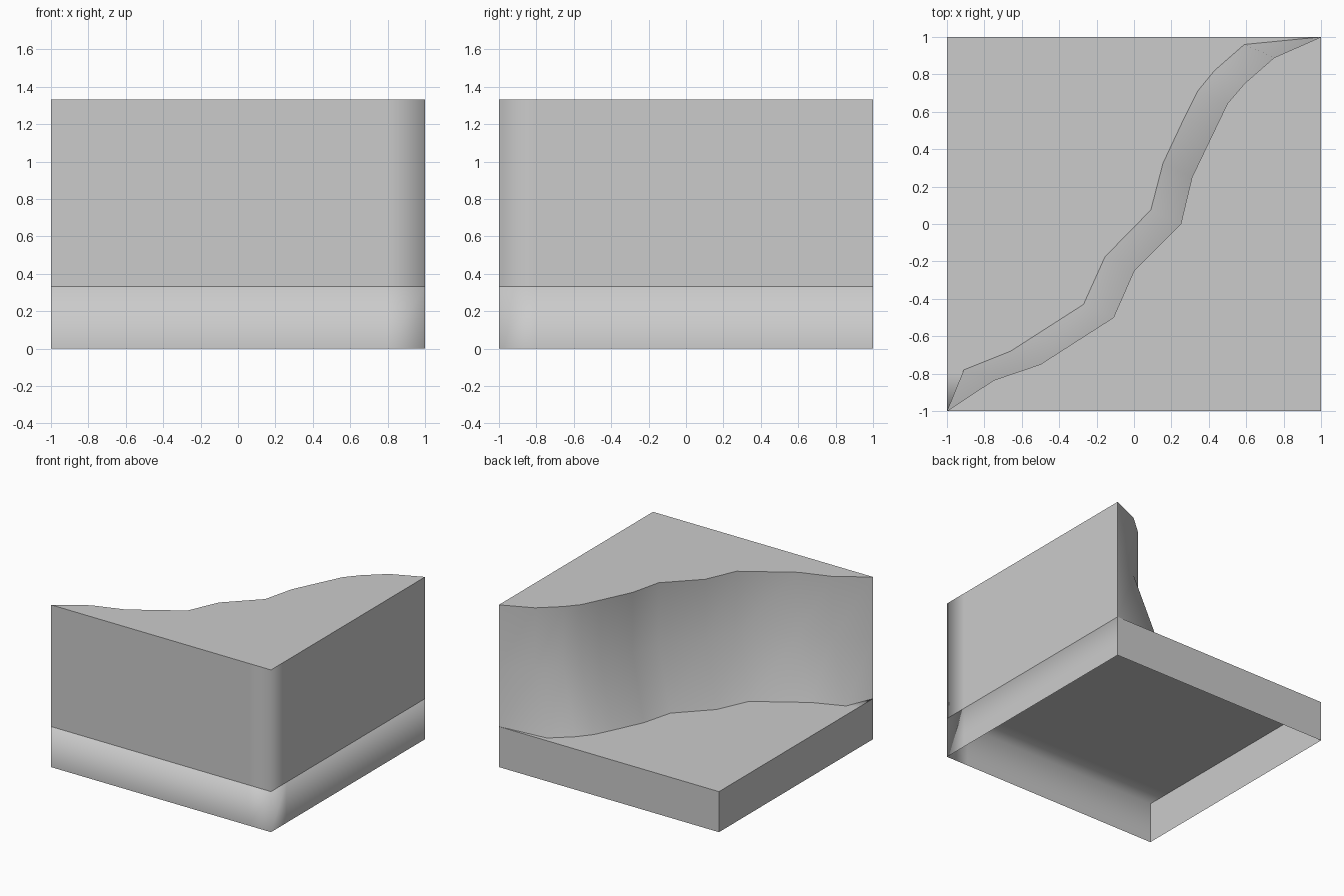
import bpy, bmesh

if "Cube" in bpy.data.objects:
    bpy.data.objects.remove(bpy.data.objects["Cube"])

LOW, MID, HIGH = 0.333, 0.833, 1.333
CUTS = [-1, -0.8, 0.8, 1]

# plan outlines of the cliff: upper rim and flared foot
RIM = [(-1, -1), (-.75, -.835), (-.5, -.75), (-.11, -.5), (0, -.25), (.25, 0),
       (.31, .25), (.43, .5), (.5, .645), (.59, .75), (.75, .89), (1, 1)]
FOOT = [(-1, -1), (-.91, -.78), (-.66, -.68), (-.27, -.43), (-.155, -.175), (.09, .075),
        (.155, .325), (.27, .57), (.34, .71), (.43, .82), (.59, .96), (1, 1)]


def strip(bm, lower, upper):
    """Quads between two rows of points."""
    for i in range(len(lower) - 1):
        pts = (lower[i], lower[i + 1], upper[i + 1], upper[i])
        bm.faces.new([bm.verts.new(p) for p in pts])


def row(pts, z):
    return [(x, y, z) for x, y in pts]


def finish(bm, name, is_sharp):
    bmesh.ops.remove_doubles(bm, verts=bm.verts, dist=1e-4)
    for f in bm.faces:
        f.smooth = True
    for e in bm.edges:
        e.smooth = not is_sharp(e.verts[0].co, e.verts[1].co)
    me = bpy.data.meshes.new(name)
    bm.to_mesh(me)
    bm.free()
    ob = bpy.data.objects.new(name, me)
    bpy.context.collection.objects.link(ob)


def near(a, b):
    return abs(a - b) < 1e-3


front = [(c, -1) for c in CUTS]
right = [(1, c) for c in CUTS]
back = [(c, 1) for c in reversed(CUTS)]
left = [(-1, c) for c in reversed(CUTS)]

# ground slab: open underneath, soft shading on the front and right edges
bm = bmesh.new()
for side in (front, right, back, left):
    strip(bm, row(side, 0), row(side, LOW))
for y0, y1 in zip(CUTS, CUTS[1:]):
    strip(bm, [(c, y0, LOW) for c in CUTS], [(c, y1, LOW) for c in CUTS])
finish(bm, "ground_slab", lambda a, b:
       (near(a.x, -1) and near(b.x, -1)) or (near(a.y, 1) and near(b.y, 1)))

# plateau: two outer walls, vertical then flared cliff face, flat top
bm = bmesh.new()
for side in (front, right):
    strip(bm, row(side, LOW), row(side, HIGH))
rim, foot = RIM[::-1], FOOT[::-1]
strip(bm, row(foot, LOW), row(rim, MID))
strip(bm, row(rim, MID), row(rim, HIGH))
outline = front + right[1:] + rim[1:-1]
bm.faces.new([bm.verts.new(p) for p in row(outline, HIGH)])


def plateau_sharp(a, b):
    top = near(a.z, HIGH) and near(b.z, HIGH)
    tips = all(near(p.x, p.y) and near(abs(p.x), 1) for p in (a, b))
    return top or tips


finish(bm, "plateau_cliff", plateau_sharp)
